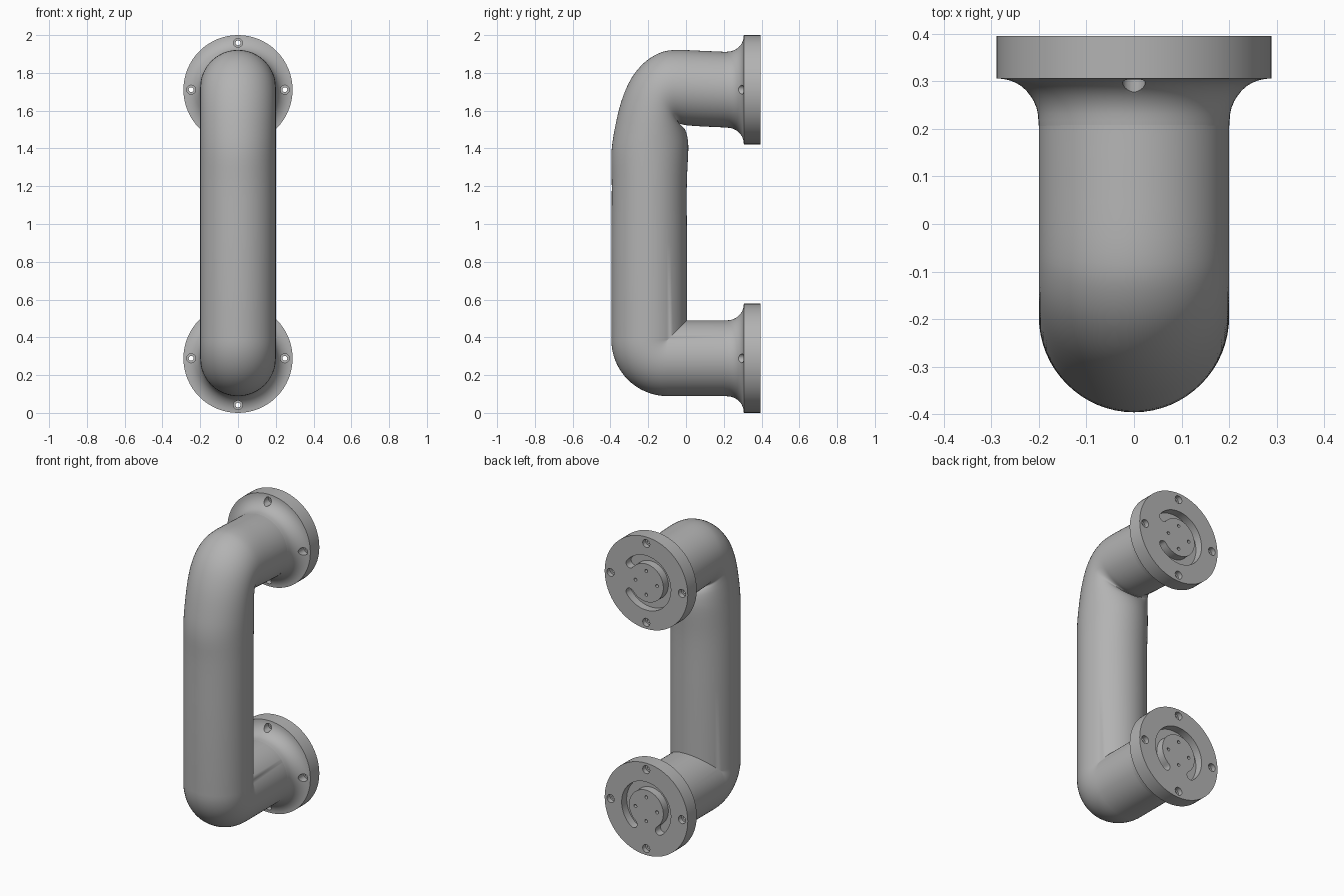
import bpy, bmesh
from math import sin, cos, pi, radians
from mathutils import Vector, Matrix

cube = bpy.data.objects.get("Cube")
if cube:
    bpy.data.objects.remove(cube, do_unlink=True)

metal = bpy.data.materials.new("grey_metal")
GREY = (0.45, 0.45, 0.45, 1)
metal.use_nodes = True
metal.diffuse_color = GREY
metal.node_tree.nodes["Principled BSDF"].inputs["Base Color"].default_value = GREY

R_TUBE, AXIS_Y, LOW_Z, HIGH_Z = 0.2, -0.195, 0.289, 1.711
BACK, FRONT, R_FLANGE = 0.395, 0.306, 0.289


def add_object(name, bm):
    bmesh.ops.recalc_face_normals(bm, faces=bm.faces)
    mesh = bpy.data.meshes.new(name)
    bm.to_mesh(mesh)
    bm.free()
    mesh.materials.append(metal)
    obj = bpy.data.objects.new(name, mesh)
    bpy.context.collection.objects.link(obj)
    return obj


def smooth(obj):
    bpy.ops.object.select_all(action='DESELECT')
    obj.select_set(True)
    bpy.context.view_layer.objects.active = obj
    bpy.ops.object.shade_smooth_by_angle(angle=radians(35))


def loft(bm, rings, closed=False):
    """Skin rings of points; cap the ends unless the loft is closed."""
    loops = [[bm.verts.new(p) for p in ring] for ring in rings]
    pairs = list(zip(loops, loops[1:])) + ([(loops[-1], loops[0])] if closed else [])
    for a, b in pairs:
        for i in range(len(a)):
            j = (i + 1) % len(a)
            bm.faces.new((a[i], a[j], b[j], b[i]))
    if not closed:
        bm.faces.new(loops[0])
        bm.faces.new(loops[-1])


# Handle tube: tight mitred lower elbow, then a soft upper elbow
SIDES = 64
angles = [2 * pi * i / SIDES for i in range(SIDES)]
BEND = 0.097
pivot = Vector((AXIS_Y + BEND, LOW_Z + BEND))


def elbow_ring(t):
    ring = []
    for a in angles:
        n = R_TUBE * cos(a)
        if n > BEND:
            p = pivot + Vector((1, 1)) * (n - BEND)
        else:
            p = pivot + Vector((-sin(t), -cos(t))) * (BEND - n)
        ring.append((R_TUBE * sin(a), p.x, p.y))
    return ring


def span_ring(outer, inner):
    c, h = (outer + inner) / 2, (inner - outer) / 2
    return [(R_TUBE * sin(a), c.x + h.x * cos(a), c.y + h.y * cos(a)) for a in angles]


def catmull(p, t):
    a, b, c, d = p
    return 0.5 * (2 * b + (c - a) * t + (2 * a - 5 * b + 4 * c - d) * t * t
                  + (3 * b - a - 3 * c + d) * t ** 3)


# Outer and inner edge points (y, z) up the handle
stations = [Vector(s) for s in (
    (-.395, .9, .005, .9), (-.393, 1.2, .004, 1.2), (-.395, 1.37, .012, 1.39),
    (-.378, 1.5, .008, 1.455), (-.342, 1.65, -.003, 1.495), (-.29, 1.77, -.018, 1.515),
    (-.22, 1.855, -.033, 1.526), (-.14, 1.905, -.028, 1.529), (-.06, 1.921, .0, 1.523),
    (.08, 1.917, .08, 1.517), (.215, 1.911, .215, 1.511), (.26, 1.911, .26, 1.511))]
rings = [span_ring(Vector((.26, LOW_Z - R_TUBE)), Vector((.26, LOW_Z + R_TUBE)))]
rings += [elbow_ring(pi / 2 * i / 16) for i in range(17)]
for i in range(len(stations) - 1):
    quad = [stations[max(0, min(k, len(stations) - 1))] for k in range(i - 1, i + 3)]
    for s in range(4):
        v = catmull(quad, s / 4)
        rings.append(span_ring(Vector(v[:2]), Vector(v[2:])))
end = stations[-1]
rings.append(span_ring(Vector(end[:2]), Vector(end[2:])))
bm = bmesh.new()
loft(bm, rings)
bmesh.ops.remove_doubles(bm, verts=bm.verts, dist=0.0002)
smooth(add_object("handle_tube", bm))


# Cutters for the mounting flanges
def cylinder(bm, x, z, r, y0, y1, sides=20):
    loft(bm, [[(x + r * cos(2 * pi * i / sides), y, z + r * sin(2 * pi * i / sides))
               for i in range(sides)] for y in (y0, y1)])


def slot(bm, z, opening, depth=0.05):
    """C-shaped groove with rounded ends, open towards the given angle."""
    mid, half, gap = 0.145, 0.026, radians(38)
    start, stop = opening + gap, opening + 2 * pi - gap
    steps, pts = 48, []

    def arc(r, a, b):
        return [(r * cos(a + (b - a) * i / steps), r * sin(a + (b - a) * i / steps))
                for i in range(steps + 1)]

    def tip(at, turn):
        cx, cz = mid * cos(at), mid * sin(at)
        return [(cx + half * cos(turn + pi * i / 8), cz + half * sin(turn + pi * i / 8))
                for i in range(1, 8)]
    pts = arc(mid + half, start, stop) + tip(stop, stop)
    pts += arc(mid - half, stop, start) + tip(start, start + pi)
    loft(bm, [[(x, y, z + dz) for x, dz in pts] for y in (BACK - depth, BACK + 0.05)])


def cut(obj, fill):
    """Subtract the solid drawn by fill and keep the result as plain mesh."""
    bm = bmesh.new()
    fill(bm)
    tool = add_object("cutter", bm)
    tool.hide_render = True
    mod = obj.modifiers.new("cut", 'BOOLEAN')
    mod.operation, mod.solver, mod.object = 'DIFFERENCE', 'EXACT', tool
    bpy.context.view_layer.update()
    result = bpy.data.meshes.new_from_object(
        obj.evaluated_get(bpy.context.evaluated_depsgraph_get()))
    obj.modifiers.clear()
    obj.data = result
    bpy.data.objects.remove(tool, do_unlink=True)


def flange(name, z, opening):
    # Lathe profile (radius, y) with a concave fillet into the tube
    fillet = [(R_FLANGE - 0.088 * cos(pi / 2 * i / 10),
               0.218 + 0.088 * sin(pi / 2 * i / 10)) for i in range(11)]
    profile = [(0.2, 0.205)] + fillet + [(R_FLANGE, BACK)]
    bm = bmesh.new()
    loft(bm, [[(r * sin(a), y, z + r * cos(a)) for a in angles] for r, y in profile])
    obj = add_object(name, bm)

    def around(r):
        return [(r * cos(k * pi / 2), z + r * sin(k * pi / 2)) for k in range(4)]

    def through_holes(bm):
        for x, hz in around(0.248):
            cylinder(bm, x, hz, 0.013, 0.15, 0.45)

    def front_bores(bm):
        for x, hz in around(0.248):
            cylinder(bm, x, hz, 0.024, 0.15, 0.335)

    def back_bores(bm):
        for x, hz in around(0.248):
            cylinder(bm, x, hz, 0.025, 0.365, 0.45)

    def pin_holes(bm):
        for x, hz in around(0.075):
            cylinder(bm, x, hz, 0.01, 0.36, 0.45, 12)

    for fill in (through_holes, front_bores, back_bores, pin_holes,
                 lambda bm: slot(bm, z, opening)):
        cut(obj, fill)
    smooth(obj)


flange("lower_flange", LOW_Z, -pi / 2)
flange("upper_flange", HIGH_Z, 0)
